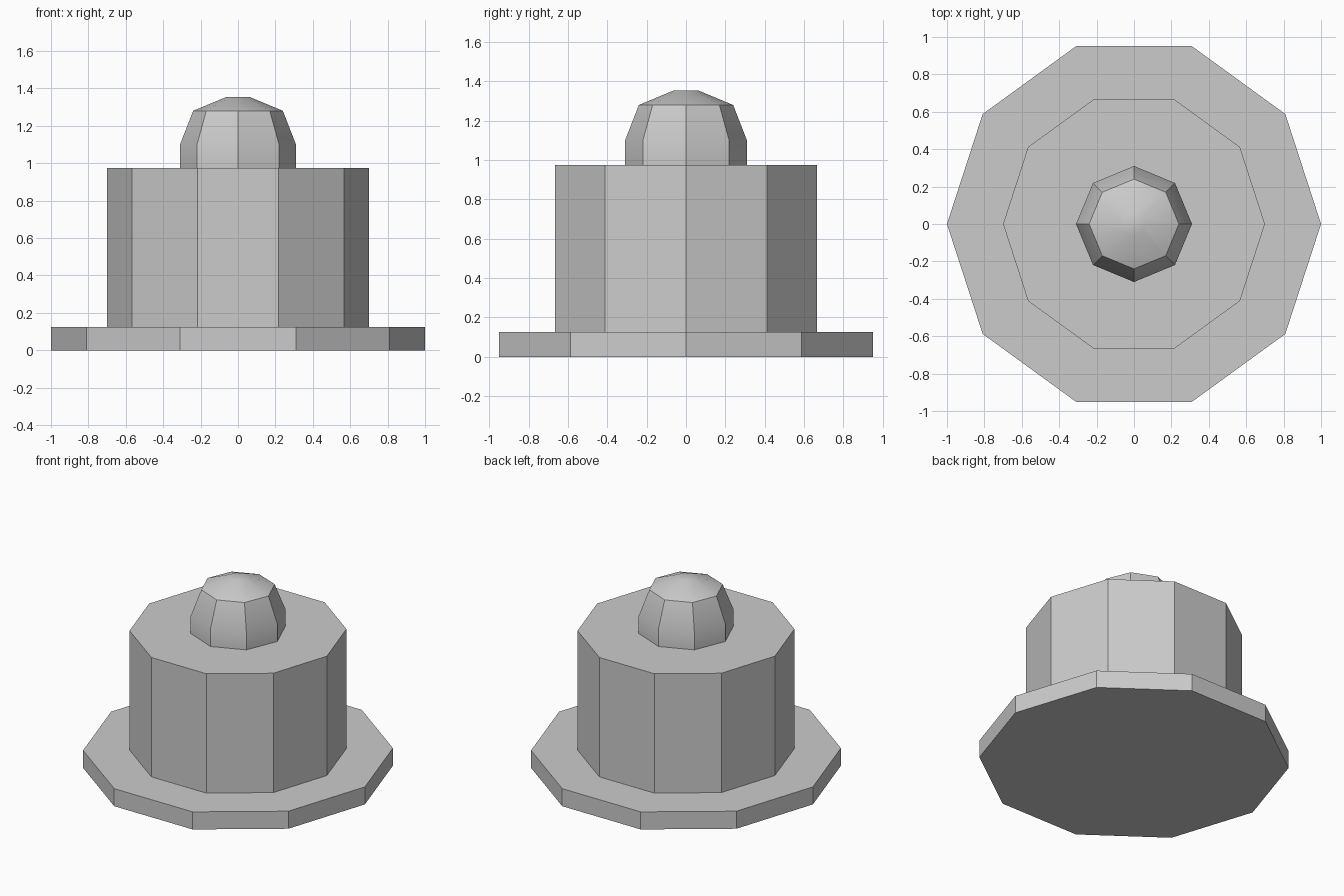
import bpy
import bmesh
from math import cos, sin, tau, radians

cube = bpy.data.objects.get("Cube")
if cube:
    bpy.data.objects.remove(cube, do_unlink=True)

# Single plain grey
grey = bpy.data.materials.new("plain grey")
grey.use_nodes = True
colour = (0.6, 0.6, 0.6, 1)
grey.diffuse_color = colour
grey.node_tree.nodes["Principled BSDF"].inputs["Base Color"].default_value = colour


def turned(name, sides, profile):
    """Sweep (radius, height) points around z and cap both ends."""
    bm = bmesh.new()
    rings = [[bm.verts.new((r * cos(tau * i / sides), r * sin(tau * i / sides), z))
              for i in range(sides)] for r, z in profile]
    for low, high in zip(rings, rings[1:]):
        for i in range(sides):
            j = (i + 1) % sides
            bm.faces.new((low[i], low[j], high[j], high[i]))
    bm.faces.new(rings[0][::-1])
    bm.faces.new(rings[-1])
    mesh = bpy.data.meshes.new(name)
    bm.to_mesh(mesh)
    bm.free()
    mesh.materials.append(grey)
    obj = bpy.data.objects.new(name, mesh)
    bpy.context.collection.objects.link(obj)
    return obj


# Wide foot flange and the drum standing on it
turned("base_flange", 10, [(1.0, 0), (1.0, 0.125)])
turned("drum_body", 10, [(0.7, 0.125), (0.7, 0.975)])

# Domed knob, softly shaded within its facets
knob = turned("top_knob", 8, [(0.31, 0.975), (0.31, 1.1), (0.24, 1.28), (0.06, 1.355)])
bpy.ops.object.select_all(action="DESELECT")
knob.select_set(True)
bpy.context.view_layer.objects.active = knob
bpy.ops.object.shade_smooth_by_angle(angle=radians(30))
